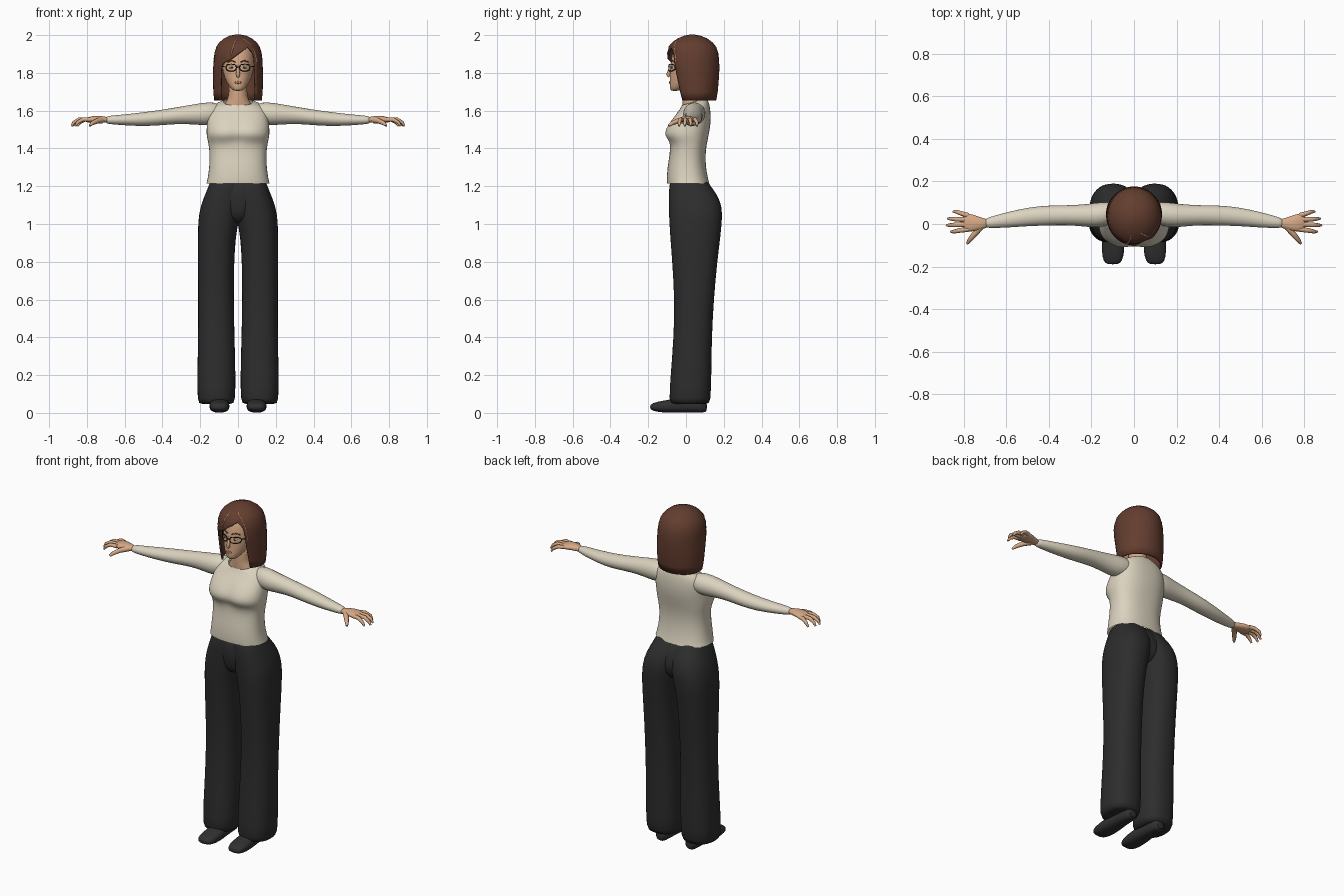
import bpy, bmesh, math
from mathutils import Vector

if "Cube" in bpy.data.objects:
    bpy.data.objects.remove(bpy.data.objects["Cube"])


def material(name, r, g, b):
    m = bpy.data.materials.new(name)
    m.use_nodes = True
    m.diffuse_color = (r, g, b, 1)
    bsdf = next(n for n in m.node_tree.nodes if n.type == 'BSDF_PRINCIPLED')
    bsdf.inputs["Base Color"].default_value = (r, g, b, 1)
    bsdf.inputs["Roughness"].default_value = 0.8
    return m


CREAM = material("cream knit", .71, .65, .52)
CHARCOAL = material("charcoal cloth", .026, .026, .027)
BROWN = material("brown hair", .125, .047, .028)
SKIN = material("skin", .68, .40, .24)
BLACK = material("black frame", .01, .008, .008)
LIP = material("lip rose", .45, .17, .12)
WHITE = material("eye white", .75, .72, .68)
SHOE = material("shoe leather", .03, .03, .031)


def surface(name, rings, mat, cyclic=True, closed=False, caps=True, subsurf=0):
    """Skin a list of equal-length point rings into one smooth object."""
    bm = bmesh.new()
    rows = [[bm.verts.new(p) for p in ring] for ring in rings]
    n = len(rows[0])
    pairs = list(zip(rows, rows[1:])) + ([(rows[-1], rows[0])] if closed else [])
    for lower, upper in pairs:
        for i in range(n if cyclic else n - 1):
            j = (i + 1) % n
            bm.faces.new((lower[i], lower[j], upper[j], upper[i]))
    if caps and cyclic and not closed:
        bm.faces.new(rows[0])
        bm.faces.new(rows[-1])
    bmesh.ops.remove_doubles(bm, verts=bm.verts, dist=0.0002)
    bmesh.ops.recalc_face_normals(bm, faces=bm.faces)
    mesh = bpy.data.meshes.new(name)
    bm.to_mesh(mesh)
    bm.free()
    mesh.materials.append(mat)
    obj = bpy.data.objects.new(name, mesh)
    bpy.context.collection.objects.link(obj)
    bpy.ops.object.select_all(action='DESELECT')
    obj.select_set(True)
    bpy.context.view_layer.objects.active = obj
    bpy.ops.object.shade_smooth_by_angle(angle=math.radians(65))
    if subsurf:
        mod = obj.modifiers.new("smooth", 'SUBSURF')
        mod.levels = mod.render_levels = subsurf
    return obj


def loft(name, axis, sections, mat, side=1, sides=24, power=2.2, tilt=None, caps=True):
    """Sections are (position, low and high, low and high) on the other two axes."""
    rings = []
    for k, (t, a0, a1, b0, b1) in enumerate(sections):
        ring = []
        for i in range(sides):
            w = 2 * math.pi * i / sides
            c, s = math.cos(w), math.sin(w)
            a = (a0 + a1) / 2 + (a1 - a0) / 2 * math.copysign(abs(c) ** (2 / power), c)
            b = (b0 + b1) / 2 + (b1 - b0) / 2 * math.copysign(abs(s) ** (2 / power), s)
            p = {'x': (t, a, b), 'y': (a, t, b), 'z': (a, b, t)}[axis]
            lift = tilt[k] * (p[1] - (b0 + b1) / 2) if tilt else 0
            ring.append((p[0] * side, p[1], p[2] + lift))
        rings.append(ring)
    return surface(name, rings, mat, caps=caps, subsurf=1)


def tube(name, points, radii, mat, side=1, closed=False, sides=8, ref=(0, 0, 1)):
    pts = [Vector((x * side, y, z)) for x, y, z in points]
    n, rings = len(pts), []
    for i, p in enumerate(pts):
        before = pts[i - 1] if closed or i else p
        after = pts[(i + 1) % n] if closed or i < n - 1 else p
        t = (after - before).normalized()
        u = t.cross(Vector(ref)).normalized()
        v = t.cross(u)
        r = radii[i] if isinstance(radii, tuple) else radii
        rings.append([p + r * (u * math.cos(q * math.tau / sides) + v * math.sin(q * math.tau / sides))
                      for q in range(sides)])
    return surface(name, rings, mat, closed=closed)


def blob(name, centre, size, mat):
    x, y, z = centre
    rings = []
    for k in range(9):
        w = math.pi * (k / 8 * .98 + .01)
        rings.append([(x + size[0] * math.sin(w) * math.cos(q * math.tau / 14),
                       y + size[1] * math.sin(w) * math.sin(q * math.tau / 14),
                       z - size[2] * math.cos(w)) for q in range(14)])
    return surface(name, rings, mat)


def interpolate(sections, z):
    for a, b in zip(sections, sections[1:]):
        if a[0] <= z <= b[0]:
            f = (z - a[0]) / (b[0] - a[0])
            return [p + (q - p) * f for p, q in zip(a, b)]
    return sections[-1]


# Trousers: two legs that run up into the hips, with a filler between them
leg = [(.045, .03, .20, -.075, .115), (.055, .014, .216, -.092, .132), (.2, .012, .216, -.082, .135),
       (.4, .018, .212, -.066, .137), (.6, .022, .211, -.061, .148), (.8, .02, .213, -.074, .166),
       (.93, .012, .213, -.084, .183), (1.02, -.005, .212, -.09, .192), (1.09, -.02, .2, -.092, .192),
       (1.15, -.025, .178, -.092, .17), (1.21, -.03, .152, -.09, .125), (1.26, -.03, .135, -.07, .09)]
shoe = [(-.19, .075, .125, .022, .04), (-.178, .056, .144, .01, .052), (-.13, .044, .153, .002, .064),
        (-.06, .046, .15, 0, .075), (.02, .053, .142, .004, .085), (.09, .06, .135, 0, .08),
        (.112, .07, .125, .006, .06)]
loft("trouser_seat", 'z', [(1.0, -.07, .07, -.04, .12), (1.04, -.1, .1, -.078, .16),
     (1.1, -.13, .13, -.088, .175), (1.17, -.14, .14, -.09, .15), (1.25, -.13, .13, -.075, .1)], CHARCOAL)

# Sleeves, hands and fingers
sleeve = [(.08, .01, .1, 1.55, 1.63), (.13, -.01, .105, 1.525, 1.646), (.18, -.018, .1, 1.522, 1.643),
          (.24, -.012, .092, 1.527, 1.633), (.32, -.005, .088, 1.53, 1.619), (.41, -.008, .088, 1.522, 1.604),
          (.5, -.01, .078, 1.517, 1.592), (.6, -.018, .056, 1.522, 1.58), (.69, -.02, .03, 1.529, 1.573),
          (.7, -.014, .023, 1.535, 1.566)]
palm = [(.68, -.015, .022, 1.536, 1.565), (.72, -.026, .03, 1.536, 1.572), (.755, -.036, .045, 1.537, 1.574),
        (.785, -.036, .051, 1.536, 1.568), (.81, -.028, .044, 1.54, 1.56)]
fingers = {"index": (-.025, .862, -.036), "middle": (-.002, .882, -.006),
           "ring": (.02, .876, .025), "little": (.04, .85, .058)}
for side, tag in ((1, "left"), (-1, "right")):
    loft(tag + "_trouser_leg", 'z', leg, CHARCOAL, side, power=2.35)
    loft(tag + "_shoe", 'y', shoe, SHOE, side, power=2.5)
    loft(tag + "_sleeve", 'x', sleeve, CREAM, side, sides=20, power=2)
    loft(tag + "_palm", 'x', palm, SKIN, side, sides=16)
    for finger, (base, tip_x, tip_y) in fingers.items():
        tube(f"{tag}_{finger}_finger",
             [(.78, base, 1.553), (tip_x - .04, (base + tip_y) / 2, 1.553),
              (tip_x - .013, tip_y, 1.538), (tip_x, tip_y, 1.518)],
             (.012, .011, .009, .005), SKIN, side, ref=(0, 1, 0))
    tube(tag + "_thumb", [(.72, -.01, 1.55), (.748, -.045, 1.545), (.772, -.074, 1.533), (.785, -.092, 1.52)],
         (.017, .014, .011, .006), SKIN, side)

# Sweater body with a slanted neckline and a dip between the bust
body = [(1.215, -.168, .168, -.1, .124), (1.235, -.162, .162, -.102, .118), (1.3, -.152, .152, -.099, .105),
        (1.37, -.15, .15, -.086, .103), (1.42, -.156, .156, -.084, .11), (1.445, -.162, .162, -.1, .115),
        (1.47, -.167, .167, -.118, .12), (1.5, -.167, .167, -.115, .126), (1.54, -.164, .164, -.09, .131),
        (1.58, -.158, .158, -.058, .131), (1.615, -.145, .145, -.034, .126), (1.638, -.115, .115, -.024, .118),
        (1.648, -.078, .078, -.022, .108)]
sweater = loft("sweater_body", 'z', body, CREAM, sides=32, power=2.4,
               tilt=[0] * 9 + [.05, .12, .22, .3], caps=False)
for v in sweater.data.vertices:
    if v.co.y < 0 and 1.43 < v.co.z < 1.57:
        v.co.y += .014 * math.exp(-(v.co.x / .035) ** 2)

# Neck and head
loft("neck", 'z', [(1.59, -.1, .1, -.015, .1), (1.63, -.075, .075, -.018, .1), (1.66, -.054, .054, -.02, .09),
     (1.7, -.048, .048, -.022, .08), (1.76, -.048, .048, -.022, .08)], SKIN, power=2)
head = [(1.704, -.02, .02, -.078, -.04), (1.715, -.036, .036, -.086, -.01), (1.75, -.062, .062, -.087, .05),
        (1.8, -.081, .081, -.085, .11), (1.86, -.089, .089, -.082, .13), (1.92, -.084, .084, -.07, .13),
        (1.96, -.06, .06, -.04, .1), (1.978, -.02, .02, 0, .05)]
loft("head", 'z', head, SKIN, power=2)


def on_face(x, z, lift):
    _, _, rx, y0, y1 = interpolate(head, z)
    return (x, (y0 + y1) / 2 - (y1 - y0) / 2 * math.sqrt(1 - (x / rx) ** 2) - lift, z)


# Face details
tube("nose", [on_face(0, 1.84, -.006), on_face(0, 1.81, .003), on_face(0, 1.79, .009), on_face(0, 1.779, .002)],
     (.006, .009, .011, .007), SKIN, ref=(1, 0, 0))
blob("lips", on_face(0, 1.749, -.001), (.019, .005, .007), LIP)
for side, tag in ((1, "left"), (-1, "right")):
    blob(tag + "_eye", on_face(side * .033, 1.829, -.002), (.015, .004, .007), WHITE)
    blob(tag + "_iris", on_face(side * .033, 1.829, .001), (.006, .003, .006), BROWN)
    tube(tag + "_eyebrow", [on_face(x, z, 0) for x, z in ((.014, 1.858), (.036, 1.865), (.056, 1.857))],
         .003, BROWN, side, ref=(0, 1, 0))
    rim = []
    for i in range(20):
        c, s = math.cos(i * math.tau / 20), math.sin(i * math.tau / 20)
        rim.append(on_face(.036 + .027 * math.copysign(abs(c) ** .7, c),
                           1.828 + .018 * math.copysign(abs(s) ** .7, s), .008))
    tube(tag + "_glasses_rim", rim, .0025, BLACK, side, closed=True, sides=6, ref=(0, 1, 0))
    tube(tag + "_glasses_arm", [on_face(.062, 1.832, .008), (.088, -.02, 1.834), (.095, .05, 1.835)],
         .0025, BLACK, side, sides=6)
tube("glasses_bridge", [on_face(x, 1.832, .009) for x in (-.01, 0, .01)], .0025, BLACK, sides=6)

# Hair shell: height, half width, front, back, then the angles of the face opening
hair = [(1.655, .121, -.05, .155, -48, 48), (1.7, .126, -.062, .163, -46, 46), (1.78, .127, -.08, .17, -44, 44),
        (1.835, .126, -.092, .172, -43, 44), (1.855, .125, -.095, .171, -34, 44), (1.875, .124, -.096, .17, -14, 43),
        (1.905, .12, -.096, .166, 5, 40), (1.935, .111, -.088, .156, 27, 27), (1.957, .096, -.07, .138, 27, 27),
        (1.978, .072, -.042, .11, 27, 27), (1.992, .042, -.008, .076, 27, 27), (1.997, .018, .016, .05, 27, 27),
        (1.999, 0, .033, .033, 27, 27)]


def on_hair(z, angle):
    _, rx, y0, y1, _, _ = interpolate(hair, z)
    a = math.radians(angle)
    return (rx * math.sin(a), (y0 + y1) / 2 - (y1 - y0) / 2 * math.cos(a), z)


columns = 40
shell = surface("hair", [[on_hair(h[0], h[5] + (360 + h[4] - h[5]) * i / columns) for i in range(columns + 1)]
                         for h in hair], BROWN, cyclic=False)
solid = shell.modifiers.new("thickness", 'SOLIDIFY')
solid.thickness, solid.offset = .01, 0

# Scalp showing at the partings
partings = {"centre_parting": [(1.985, -9), (1.965, -10), (1.94, -13), (1.91, -17), (1.89, -18)],
            "side_parting": [(1.985, 14), (1.97, 28), (1.95, 38), (1.92, 46), (1.88, 50), (1.83, 50)]}
for name, path in partings.items():
    pts = [Vector(on_hair(z, a)) + Vector((0, -.005, .001)) for z, a in path]
    tube(name, pts, (.002,) + (.004,) * (len(pts) - 2) + (.002,), SKIN, sides=6, ref=(0, 1, 0))
